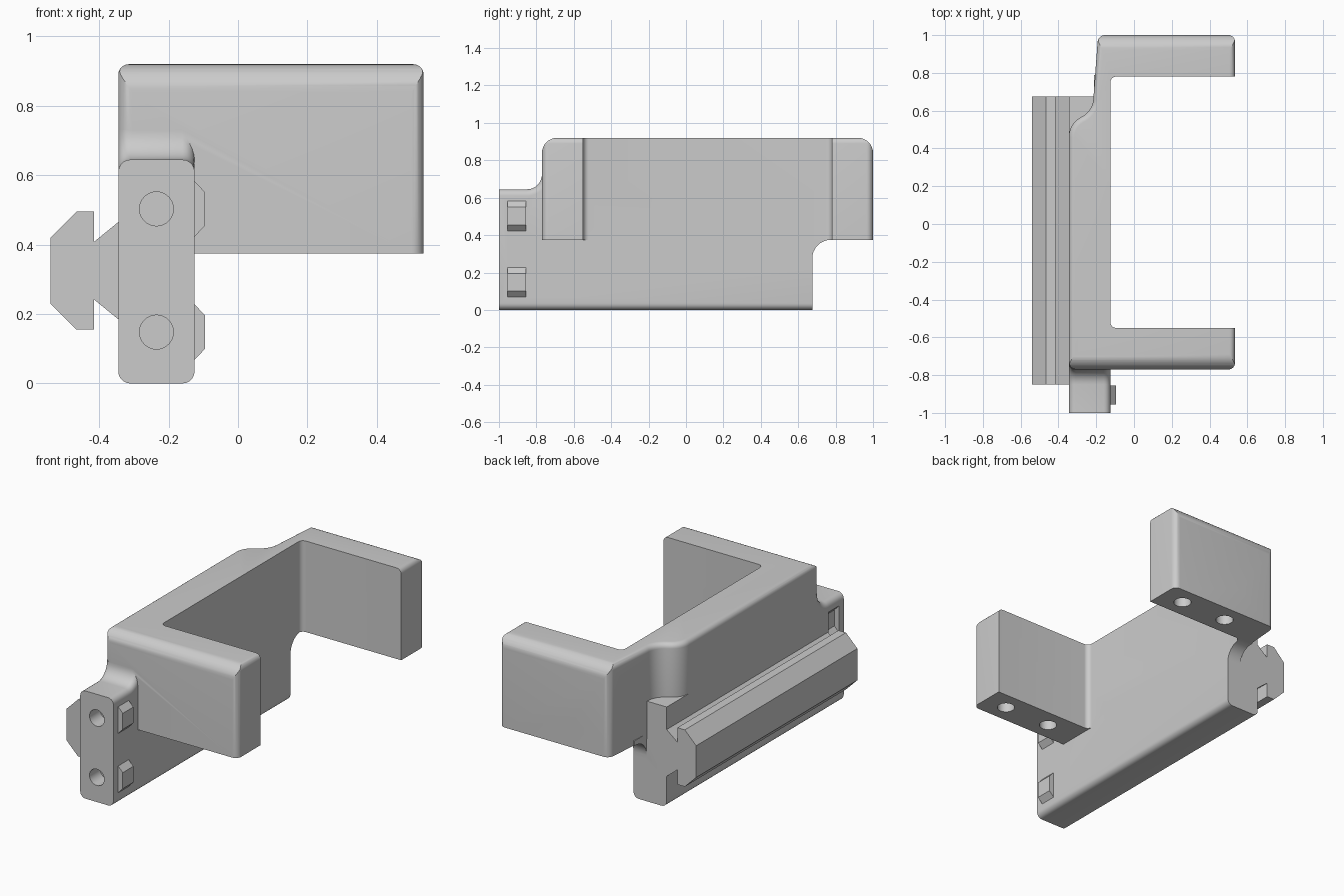
import bpy, bmesh, math
from mathutils import Vector

cube = bpy.data.objects.get("Cube")
if cube:
    bpy.data.objects.remove(cube, do_unlink=True)

grey = bpy.data.materials.new("mid_grey")
grey.use_nodes = True
grey.diffuse_color = (0.6, 0.6, 0.6, 1)
grey.node_tree.nodes["Principled BSDF"].inputs["Base Color"].default_value = (0.6, 0.6, 0.6, 1)


def rounded(corners, steps=8):
    """Turn (a, b, radius) corners into a polygon with arcs."""
    out = []
    for i, (a, b, r) in enumerate(corners):
        p = Vector((a, b))
        if r == 0:
            out.append(p)
            continue
        u = (Vector(corners[i - 1][:2]) - p).normalized()
        v = (Vector(corners[(i + 1) % len(corners)][:2]) - p).normalized()
        half = u.angle(v) / 2
        centre = p + (u + v).normalized() * (r / math.sin(half))
        start = p + u * (r / math.tan(half)) - centre
        end = p + v * (r / math.tan(half)) - centre
        sweep = start.angle(end)
        for k in range(steps + 1):
            t = k / steps
            out.append(centre + (start * math.sin((1 - t) * sweep)
                                 + end * math.sin(t * sweep)) / math.sin(sweep))
    return out


def prism(name, corners, axis, lo, hi, bevel=0, rule=None):
    """Extrude a profile along an axis; bevel the edges picked by a rule."""
    place = {"x": lambda a, b, d: (d, a, b),
             "y": lambda a, b, d: (a, d, b),
             "z": lambda a, b, d: (a, b, d)}[axis]
    bm = bmesh.new()
    pts = rounded(corners)
    rings = [[bm.verts.new(place(p.x, p.y, d)) for p in pts] for d in (lo, hi)]
    for ring in rings:
        bm.faces.new(ring)
    for i in range(len(pts)):
        j = (i + 1) % len(pts)
        bm.faces.new((rings[0][i], rings[0][j], rings[1][j], rings[1][i]))
    bmesh.ops.recalc_face_normals(bm, faces=bm.faces)
    if rule:
        chosen = [e for e in bm.edges if rule(*(v.co for v in e.verts))]
        bmesh.ops.bevel(bm, geom=chosen, offset=bevel, offset_type='OFFSET',
                        segments=5, profile=0.5, affect='EDGES', clamp_overlap=True)
    mesh = bpy.data.meshes.new(name)
    bm.to_mesh(mesh)
    bm.free()
    mesh.materials.append(grey)
    ob = bpy.data.objects.new(name, mesh)
    bpy.context.collection.objects.link(ob)
    return ob


def combine(target, tool, operation):
    """Apply a boolean and remove the tool."""
    mod = target.modifiers.new("join", 'BOOLEAN')
    mod.operation, mod.object, mod.solver = operation, tool, 'EXACT'
    bpy.context.view_layer.update()
    deps = bpy.context.evaluated_depsgraph_get()
    mesh = bpy.data.meshes.new_from_object(target.evaluated_get(deps))
    target.modifiers.clear()
    target.data = mesh
    bpy.data.objects.remove(tool, do_unlink=True)


def disc(u, v, r=0.049):
    return [(u + r * math.cos(k * math.tau / 32), v + r * math.sin(k * math.tau / 32), 0)
            for k in range(32)]


OUT, IN, TIP = -0.345, -0.125, 0.535      # plate faces and arm ends along x
FRONT, BACK = -0.77, 0.675                # arm front and plate back along y
LOW, TOP = 0.375, 0.92                    # arm heights


# Bracket: back wall and two arms, outer rim rounded at the top
def top_rim(a, b):
    m = (a + b) / 2
    return min(a.z, b.z) > TOP - 0.001 and (m.x < -0.15 or m.x > 0.499)


bracket = prism("clamp_bracket", [
    (TIP, FRONT, 0.035), (TIP, -0.55, 0), (IN, -0.55, 0.03), (IN, 0.78, 0.03),
    (TIP, 0.78, 0), (TIP, 1, 0.035), (-0.19, 1, 0.04), (-0.22, 0.6, 0.11),
    (OUT, 0.53, 0.12), (OUT, FRONT, 0.04)], "z", LOW, TOP, 0.03, top_rim)
envelope = prism("envelope", [
    (FRONT, 0.2, 0), (1, 0.2, 0), (1, TOP, 0.08), (FRONT, TOP, 0.08)], "x", -1, 1)
combine(bracket, envelope, 'INTERSECT')


# Mounting plate with the lower front block
def plate_rim(a, b):
    if abs(a.x - b.x) > 0.001:
        return False
    return max(a.z, b.z) < 0.01 or (min(a.z, b.z) > 0.64 and max(a.y, b.y) < FRONT + 0.001)


plate = prism("plate", [
    (-1, 0, 0), (BACK, 0, 0), (BACK, 0.6, 0), (-0.7, 0.6, 0), (-0.7, 0.73, 0),
    (FRONT, 0.73, 0), (FRONT, 0.645, 0.08), (-1, 0.645, 0)],
    "x", OUT, IN, 0.035, plate_rim)
combine(bracket, plate, 'UNION')

# Concave fillet under the back arm
fillet = prism("fillet", [
    (BACK - 0.03, 0.25, 0), (BACK, 0.25, 0), (BACK, LOW, 0.1), (0.79, LOW, 0),
    (0.79, LOW + 0.03, 0), (BACK - 0.03, LOW + 0.03, 0)], "x", -0.212, IN)
combine(bracket, fillet, 'UNION')

# Side rail with an arrow-shaped section
half = [(-0.3, 0.14, 0), (OUT, 0.14, 0), (-0.415, 0.083, 0), (-0.415, 0.17, 0),
        (-0.465, 0.17, 0), (-0.54, 0.095, 0)]
rail = prism("rail", [(x, 0.325 + h, 0) for x, h, _ in half]
             + [(x, 0.325 - h, 0) for x, h, _ in reversed(half)], "y", -0.85, BACK)
combine(bracket, rail, 'UNION')

# Locating nubs on one face, matching sockets and round holes in the block
for z in (0.148, 0.503):
    def nub(x, root):
        return [(x + root, z - 0.08, 0), (x, z - 0.08, 0), (x + 0.03, z - 0.048, 0),
                (x + 0.03, z + 0.048, 0), (x, z + 0.08, 0), (x + root, z + 0.08, 0)]
    combine(bracket, prism("nub", nub(IN, -0.03), "y", -0.955, -0.855), 'UNION')
    combine(bracket, prism("socket", nub(OUT, -0.03), "y", -0.955, -0.855), 'DIFFERENCE')
    combine(bracket, prism("hole", disc(-0.235, z), "y", -1.1, -0.9), 'DIFFERENCE')

# Round holes under both arms
for y in (-0.66, 0.89):
    for x in (0.08, 0.39):
        combine(bracket, prism("hole", disc(x, y), "z", 0.3, 0.475), 'DIFFERENCE')

bpy.ops.object.select_all(action='DESELECT')
bracket.select_set(True)
bpy.context.view_layer.objects.active = bracket
bpy.ops.object.shade_smooth_by_angle(angle=math.radians(30))
